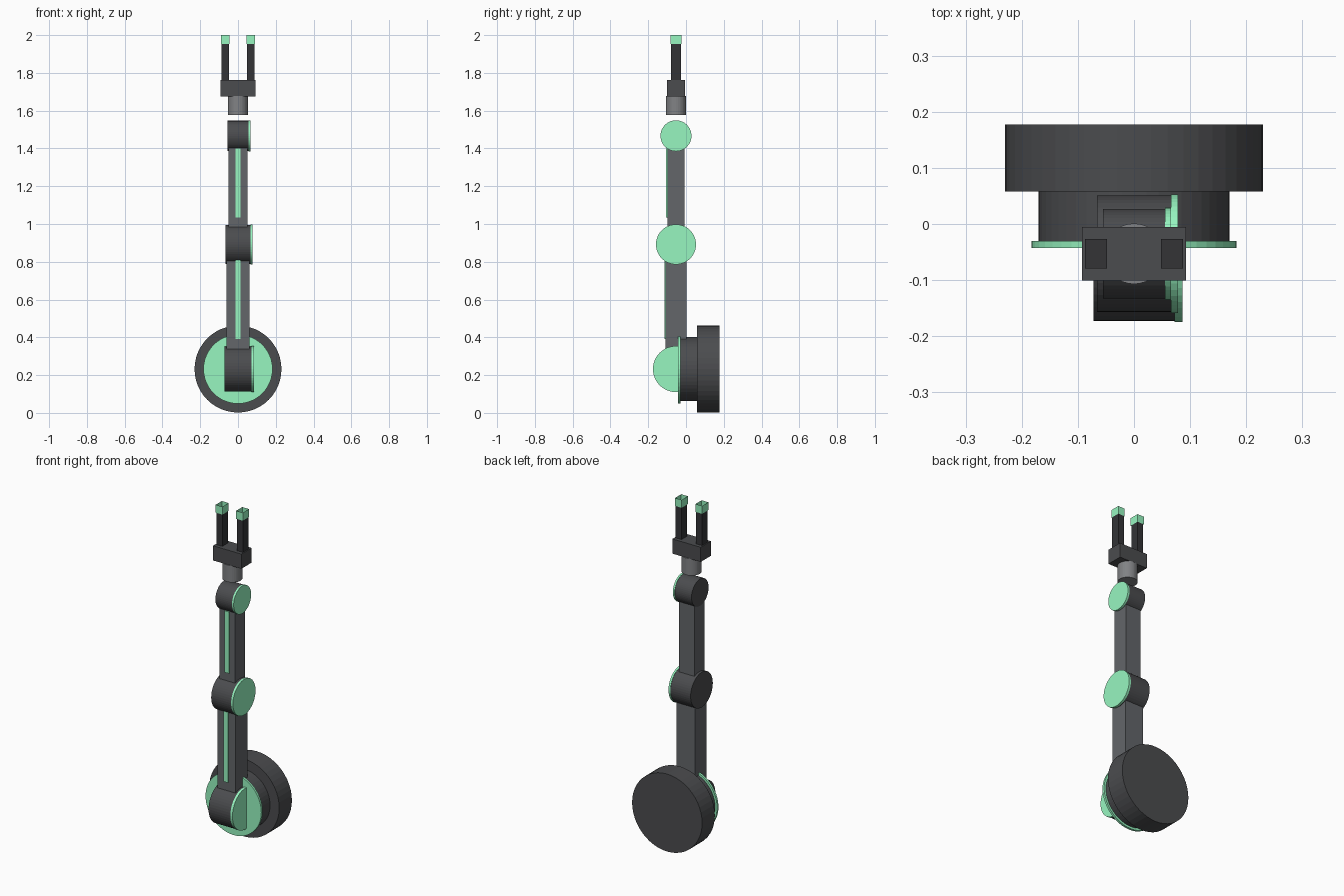
import bpy, bmesh
from math import pi
from mathutils import Matrix

if "Cube" in bpy.data.objects:
    bpy.data.objects.remove(bpy.data.objects["Cube"])

AY = -0.053          # arm centre line in y
BASE_Z = 0.232       # mount axis height


def material(name, r, g, b):
    m = bpy.data.materials.new(name)
    m.diffuse_color = (r, g, b, 1)
    m.use_nodes = True
    m.node_tree.nodes["Principled BSDF"].inputs["Base Color"].default_value = m.diffuse_color
    return m


green = material("mint_accent", 0.31, 0.92, 0.53)
dark = material("dark_casing", 0.070, 0.072, 0.077)
steel = material("link_grey", 0.125, 0.132, 0.142)
light = material("neck_metal", 0.22, 0.225, 0.235)
black = material("finger_rubber", 0.033, 0.034, 0.037)


def finish(name, bm, mat):
    me = bpy.data.meshes.new(name)
    bm.to_mesh(me)
    bm.free()
    ob = bpy.data.objects.new(name, me)
    bpy.context.collection.objects.link(ob)
    me.materials.append(mat)
    return ob


def box(name, x, y, z, mat, open_ends=False):
    """Box from (min, max) ranges; open_ends removes top and bottom."""
    bm = bmesh.new()
    bmesh.ops.create_cube(bm, size=1)
    for v in bm.verts:
        v.co = [r[0] if c < 0 else r[1] for c, r in zip(v.co, (x, y, z))]
    if open_ends:
        bm.normal_update()
        caps = [f for f in bm.faces if abs(f.normal.z) > 0.5]
        bmesh.ops.delete(bm, geom=caps, context='FACES_ONLY')
    return finish(name, bm, mat)


def cyl(name, axis, r, lo, hi, at, mat, sides=48):
    """Cylinder along an axis between lo and hi, centred on `at` otherwise."""
    bm = bmesh.new()
    rot = {'X': Matrix.Rotation(pi / 2, 4, 'Y'),
           'Y': Matrix.Rotation(pi / 2, 4, 'X'),
           'Z': Matrix.Identity(4)}[axis]
    pos = list(at)
    pos['XYZ'.index(axis)] = (lo + hi) / 2
    bmesh.ops.create_cone(bm, cap_ends=True, segments=sides, radius1=r, radius2=r,
                          depth=hi - lo, matrix=Matrix.Translation(pos) @ rot)
    return finish(name, bm, mat)


# Round wall mount
mount = (0, 0, BASE_Z)
cyl("mount_base", 'Y', 0.230, 0.058, 0.177, mount, dark)
cyl("mount_turret", 'Y', 0.170, -0.030, 0.058, mount, dark)
cyl("mount_ring", 'Y', 0.183, -0.043, -0.030, mount, green)

# Joints: drum with a coloured cap on the +x side
for name, z, r, w, cap in (("shoulder", BASE_Z, 0.120, 0.072, 0.014),
                           ("elbow", 0.892, 0.104, 0.066, 0.012),
                           ("wrist", 1.467, 0.080, 0.055, 0.011)):
    at = (0, AY, z)
    cyl(name + "_drum", 'X', r, -w, w, at, dark)
    cyl(name + "_cap", 'X', r + 0.002, w, w + cap, at, green)

# Arm links with a front accent strip
for name, hx, hy, z, strip in (("upper_arm", 0.060, 0.055, (BASE_Z, 0.892), (0.39, 0.81)),
                               ("forearm", 0.051, 0.046, (0.892, 1.467), (1.035, 1.40))):
    box(name, (-hx, hx), (AY - hy, AY + hy), z, steel)
    box(name + "_strip", (-0.014, 0.014), (AY - hy - 0.007, AY - hy + 0.002), strip, green)

# Gripper
cyl("gripper_neck", 'Z', 0.054, 1.577, 1.677, (0, AY, 0), light, 32)
box("gripper_palm", (-0.093, 0.093), (AY - 0.048, AY + 0.048), (1.676, 1.763), dark)
for side, s in (("left", -1), ("right", 1)):
    fx = sorted((s * 0.048, s * 0.087))
    tx = sorted((s * 0.045, s * 0.089))
    box(side + "_finger", fx, (AY - 0.026, AY + 0.026), (1.76, 1.956), black)
    box(side + "_fingertip", tx, (AY - 0.029, AY + 0.029), (1.953, 2.0), green, True)
